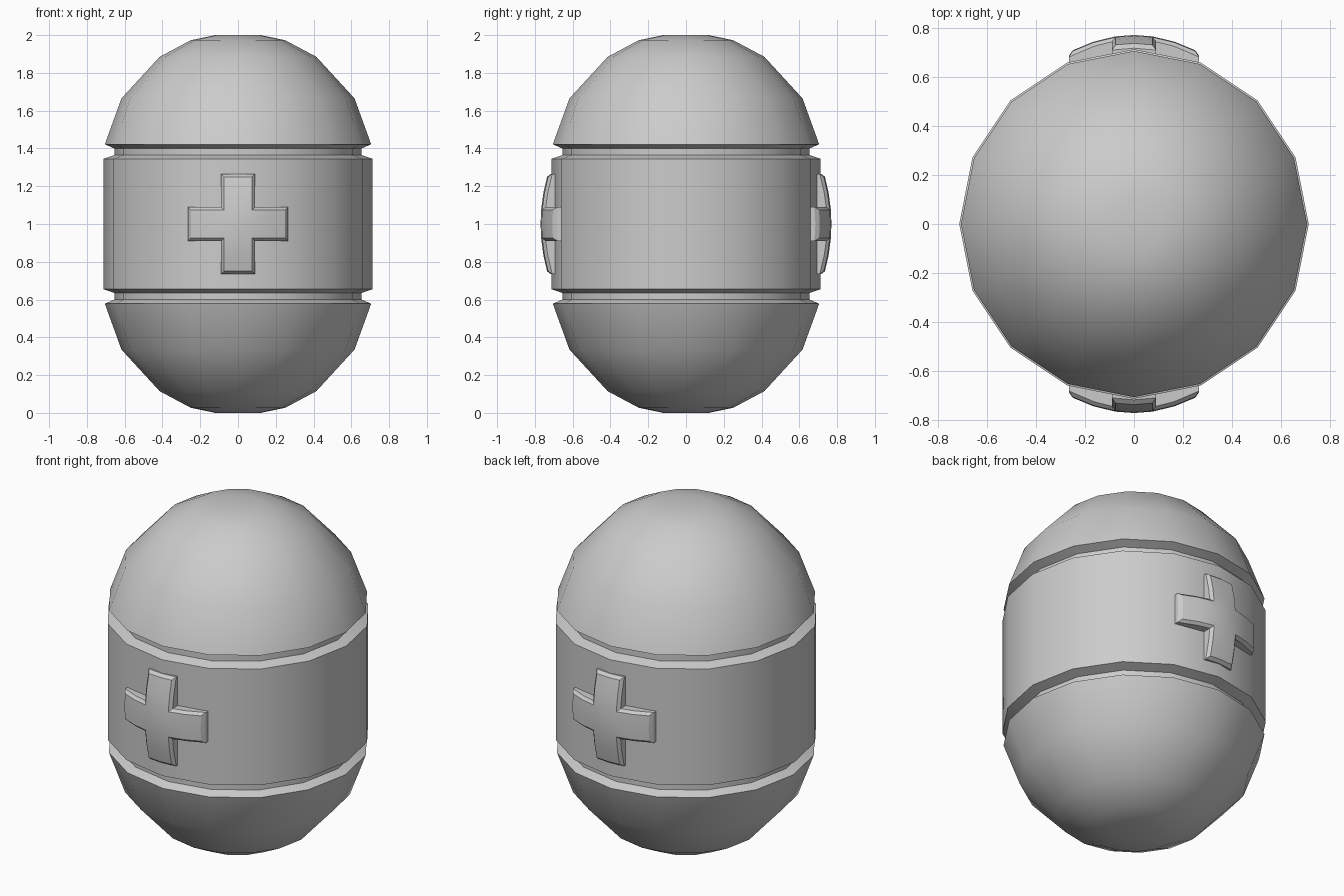
import bpy, bmesh, math

if "Cube" in bpy.data.objects:
    bpy.data.objects.remove(bpy.data.objects["Cube"])


def finish(bm, name, angle):
    bmesh.ops.remove_doubles(bm, verts=bm.verts, dist=0.0005)
    bmesh.ops.recalc_face_normals(bm, faces=bm.faces)
    mesh = bpy.data.meshes.new(name)
    bm.to_mesh(mesh)
    bm.free()
    ob = bpy.data.objects.new(name, mesh)
    bpy.context.collection.objects.link(ob)
    bpy.ops.object.select_all(action='DESELECT')
    ob.select_set(True)
    bpy.context.view_layer.objects.active = ob
    bpy.ops.object.shade_smooth_by_angle(angle=math.radians(angle))
    return ob


# Capsule body: upper half profile (radius, height), mirrored about z = 1
upper = [(0.712, 1.345), (0.655, 1.365), (0.655, 1.40), (0.705, 1.422),
         (0.617, 1.665), (0.415, 1.885), (0.25, 1.973), (0.12, 2.0), (0, 2.0)]
profile = [(r, 2 - z) for r, z in reversed(upper)] + upper
bm = bmesh.new()
verts = [bm.verts.new((r, 0, z)) for r, z in profile]
edges = [bm.edges.new(pair) for pair in zip(verts, verts[1:])]
bmesh.ops.spin(bm, geom=verts + edges, cent=(0, 0, 0), axis=(0, 0, 1),
               angle=math.tau, steps=16, use_duplicate=False)
finish(bm, "capsule_body", 30)


# Raised cross emblem: domed plus-shaped front, bevelled rim, walls sunk into body
def cross(name, side):
    inner = [-0.25, -0.165, -0.075, 0, 0.075, 0.165, 0.25]
    outer = [-0.265, -0.165, -0.09, 0, 0.09, 0.165, 0.265]

    def dome(x, z):
        return 0.77 - 1.0 * x * x - 0.55 * z * z

    bm = bmesh.new()
    grid = {}
    for i in range(7):
        for k in range(7):
            if 2 <= i <= 4 or 2 <= k <= 4:
                x, z = inner[i], inner[k]
                grid[i, k] = bm.verts.new((x, side * dome(x, z), 1 + z))
    for i in range(6):
        for k in range(6):
            if i in (2, 3) or k in (2, 3):
                bm.faces.new([grid[i, k], grid[i + 1, k],
                              grid[i + 1, k + 1], grid[i, k + 1]])

    def widen(c):
        return outer[min(range(7), key=lambda n: abs(inner[n] - c))]

    # bevel ring
    rim = [e for e in bm.edges if e.is_boundary]
    new = bmesh.ops.extrude_edge_only(bm, edges=rim)["geom"]
    for v in [g for g in new if isinstance(g, bmesh.types.BMVert)]:
        x, z = widen(v.co.x), widen(v.co.z - 1)
        v.co = (x, side * (dome(x, z) - 0.015), 1 + z)
    # side walls
    rim = [g for g in new if isinstance(g, bmesh.types.BMEdge) and g.is_boundary]
    new = bmesh.ops.extrude_edge_only(bm, edges=rim)["geom"]
    for v in [g for g in new if isinstance(g, bmesh.types.BMVert)]:
        v.co.y = side * 0.655
    finish(bm, name, 25)


cross("front_cross", -1)
cross("back_cross", 1)
